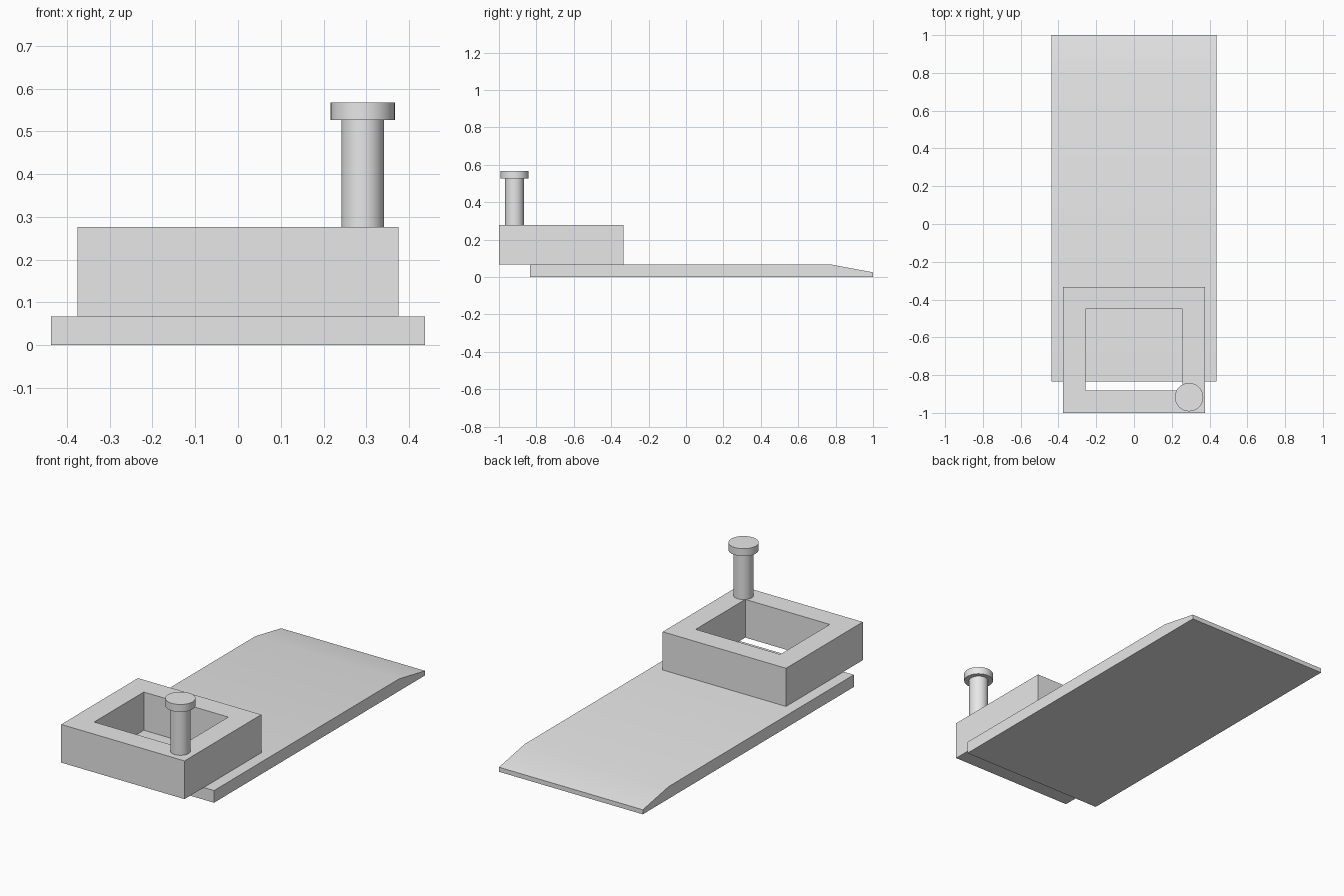
import bpy, bmesh, math
from mathutils import Matrix, Vector

default = bpy.data.objects.get("Cube")
if default:
    bpy.data.objects.remove(default, do_unlink=True)

grey = bpy.data.materials.new("light grey")
grey.use_nodes = True
grey.diffuse_color = (0.8, 0.8, 0.8, 1)
grey.node_tree.nodes["Principled BSDF"].inputs["Base Color"].default_value = (0.8, 0.8, 0.8, 1)


def finish(name, bm):
    """Turn a bmesh into a smooth-shaded object with sharp corners."""
    bmesh.ops.recalc_face_normals(bm, faces=bm.faces[:])
    mesh = bpy.data.meshes.new(name)
    bm.to_mesh(mesh)
    bm.free()
    mesh.materials.append(grey)
    obj = bpy.data.objects.new(name, mesh)
    bpy.context.collection.objects.link(obj)
    bpy.ops.object.select_all(action='DESELECT')
    obj.select_set(True)
    bpy.context.view_layer.objects.active = obj
    bpy.ops.object.shade_smooth_by_angle(angle=math.radians(30))
    return obj


def cylinder(name, x, y, z0, z1, radius):
    bm = bmesh.new()
    place = Matrix.Translation((x, y, (z0 + z1) / 2))
    bmesh.ops.create_cone(bm, cap_ends=True, segments=48, radius1=radius,
                          radius2=radius, depth=z1 - z0, matrix=place)
    return finish(name, bm)


PLATE_TOP, BOX_TOP = 0.067, 0.277

# Base plate: side profile with a sloped back end, extruded across x
half = 0.4375
profile = [(-0.833, 0), (1, 0), (1, 0.025), (0.775, PLATE_TOP), (-0.833, PLATE_TOP)]
bm = bmesh.new()
side = bm.faces.new([bm.verts.new((-half, y, z)) for y, z in profile])
swept = bmesh.ops.extrude_face_region(bm, geom=[side], use_keep_orig=True)
bmesh.ops.translate(bm, vec=Vector((2 * half, 0, 0)),
                    verts=[v for v in swept["geom"] if isinstance(v, bmesh.types.BMVert)])
finish("base_plate", bm)

# Box frame: block with a square opening right through it
bm = bmesh.new()
place = Matrix.Translation((0, -0.6667, (PLATE_TOP + BOX_TOP) / 2))
size = Matrix.Diagonal((0.75, 0.6667, BOX_TOP - PLATE_TOP, 1))
bmesh.ops.create_cube(bm, size=1, matrix=place @ size)
bm.normal_update()
caps = [f for f in bm.faces if abs(f.normal.z) > 0.9]
bmesh.ops.inset_individual(bm, faces=caps, thickness=0.1667)
rims = [e for f in caps for e in f.edges]
bmesh.ops.delete(bm, geom=caps, context='FACES_ONLY')
bmesh.ops.bridge_loops(bm, edges=rims)
finish("box_frame", bm)

# Knob: slim post with a wider cap
cylinder("post", 0.2917, -0.9167, BOX_TOP, 0.527, 0.05)
cylinder("post_cap", 0.2917, -0.9167, 0.527, 0.568, 0.075)
